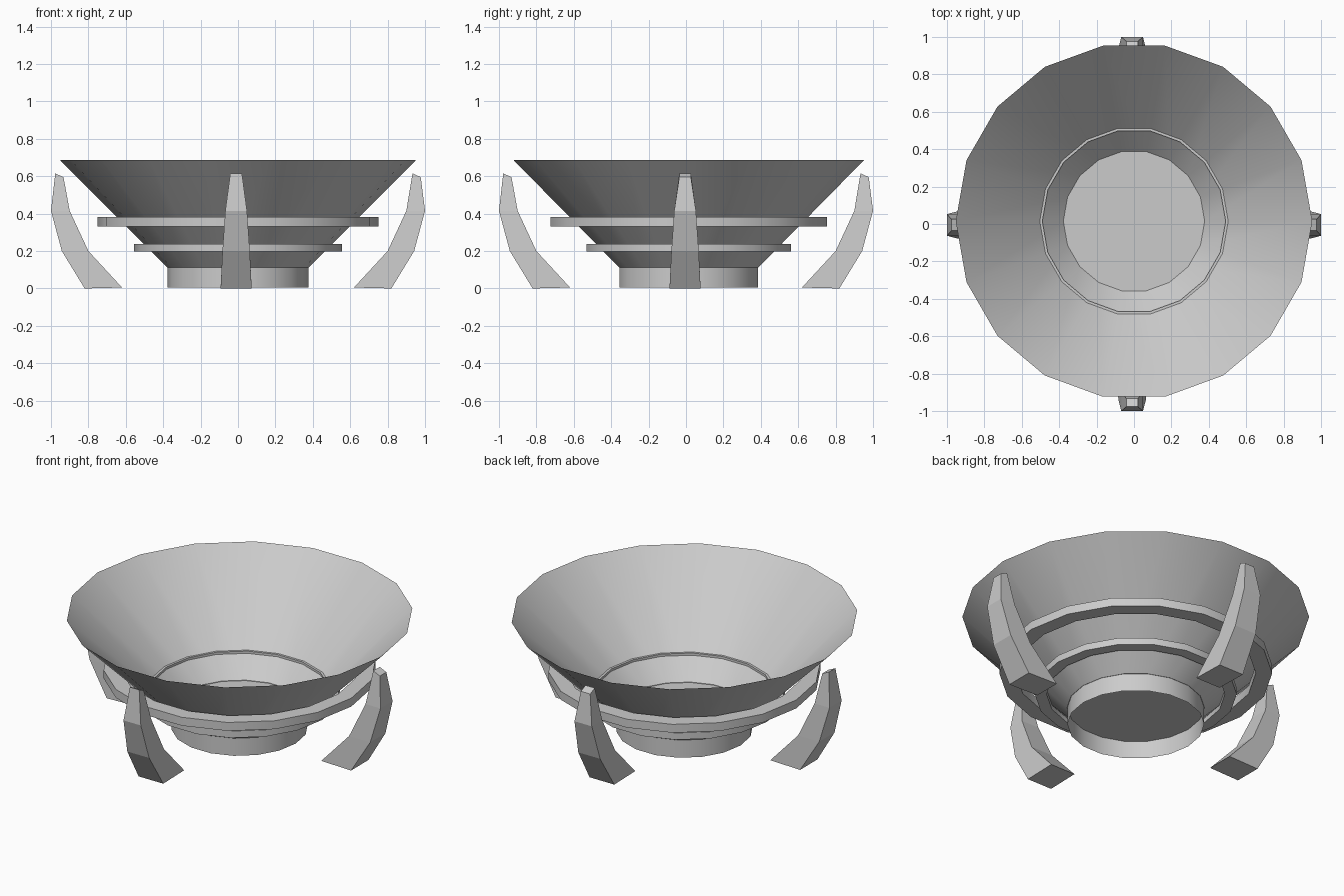
import bpy
import bmesh
from math import cos, sin, pi

SIDES = 18
CENTRE = (0.0, 0.015, 0.0)

if "Cube" in bpy.data.objects:
    bpy.data.objects.remove(bpy.data.objects["Cube"], do_unlink=True)

grey = bpy.data.materials.new("light_grey")
grey.use_nodes = True
colour = (0.6, 0.6, 0.6, 1)
grey.diffuse_color = colour
grey.node_tree.nodes["Principled BSDF"].inputs["Base Color"].default_value = colour


def finish(name, bm, smooth=False, location=(0, 0, 0), turn=0):
    bmesh.ops.recalc_face_normals(bm, faces=bm.faces)
    mesh = bpy.data.meshes.new(name)
    bm.to_mesh(mesh)
    bm.free()
    mesh.materials.append(grey)
    obj = bpy.data.objects.new(name, mesh)
    obj.location = location
    obj.rotation_euler.z = turn
    bpy.context.collection.objects.link(obj)
    if smooth:
        bpy.ops.object.select_all(action="DESELECT")
        obj.select_set(True)
        bpy.context.view_layer.objects.active = obj
        bpy.ops.object.shade_smooth_by_angle(angle=pi / 6)
    return obj


def lathe(name, profile, closed=False, floor=False):
    """Spin (radius, height) points around the upright axis."""
    bm = bmesh.new()
    loops = [[bm.verts.new((r * cos(2 * pi * i / SIDES), r * sin(2 * pi * i / SIDES), z))
              for i in range(SIDES)] for r, z in profile]
    pairs = list(zip(loops, loops[1:]))
    if closed:
        pairs.append((loops[-1], loops[0]))
    for a, b in pairs:
        for i in range(SIDES):
            j = (i + 1) % SIDES
            bm.faces.new((a[i], a[j], b[j], b[i]))
    if floor:
        bm.faces.new(loops[0])
    return finish(name, bm, True, CENTRE)


def ring(name, inner, outer, low, high):
    return lathe(name, [(inner, low), (outer, low), (outer, high), (inner, high)], closed=True)


def claw(name, turn, tip_inner, tip_outer):
    """Curved tapering leg; sections are inner, outer, heights and half width."""
    sections = [(0.62, 0.82, 0.005, 0.0, 0.083), (0.80, 0.942, 0.2, 0.2, 0.073),
                (0.90, 1.0, 0.415, 0.415, 0.058), (0.933, 0.977, tip_inner, tip_outer, 0.031)]
    bm = bmesh.new()
    loops = [[bm.verts.new(p) for p in ((a, -w, za), (b, -w, zb), (b, w, zb), (a, w, za))]
             for a, b, za, zb, w in sections]
    for lower, upper in zip(loops, loops[1:]):
        for i in range(4):
            j = (i + 1) % 4
            bm.faces.new((lower[i], lower[j], upper[j], upper[i]))
    bm.faces.new(loops[0])
    bm.faces.new(loops[-1])
    side = (-0.01, 0, 0) if abs(cos(turn)) < 0.5 else (0, -0.005, 0)
    return finish(name, bm, False, side, turn)


# Flared dish with a flat floor, standing on an open collar
lathe("dish", [(0.378, 0.112), (0.953, 0.688)], floor=True)
lathe("base_collar", [(0.376, 0.005), (0.376, 0.115)])

# Two bands around the outside
ring("lower_band", 0.49, 0.555, 0.197, 0.238)
ring("upper_band", 0.66, 0.75, 0.33, 0.381)

# Four claws around the dish, with slanted tips
for n, place in enumerate(("left", "back", "right", "front")):
    high_inside = n < 2
    claw(place + "_claw", n * pi / 2,
         0.615 if high_inside else 0.595, 0.595 if high_inside else 0.615)
